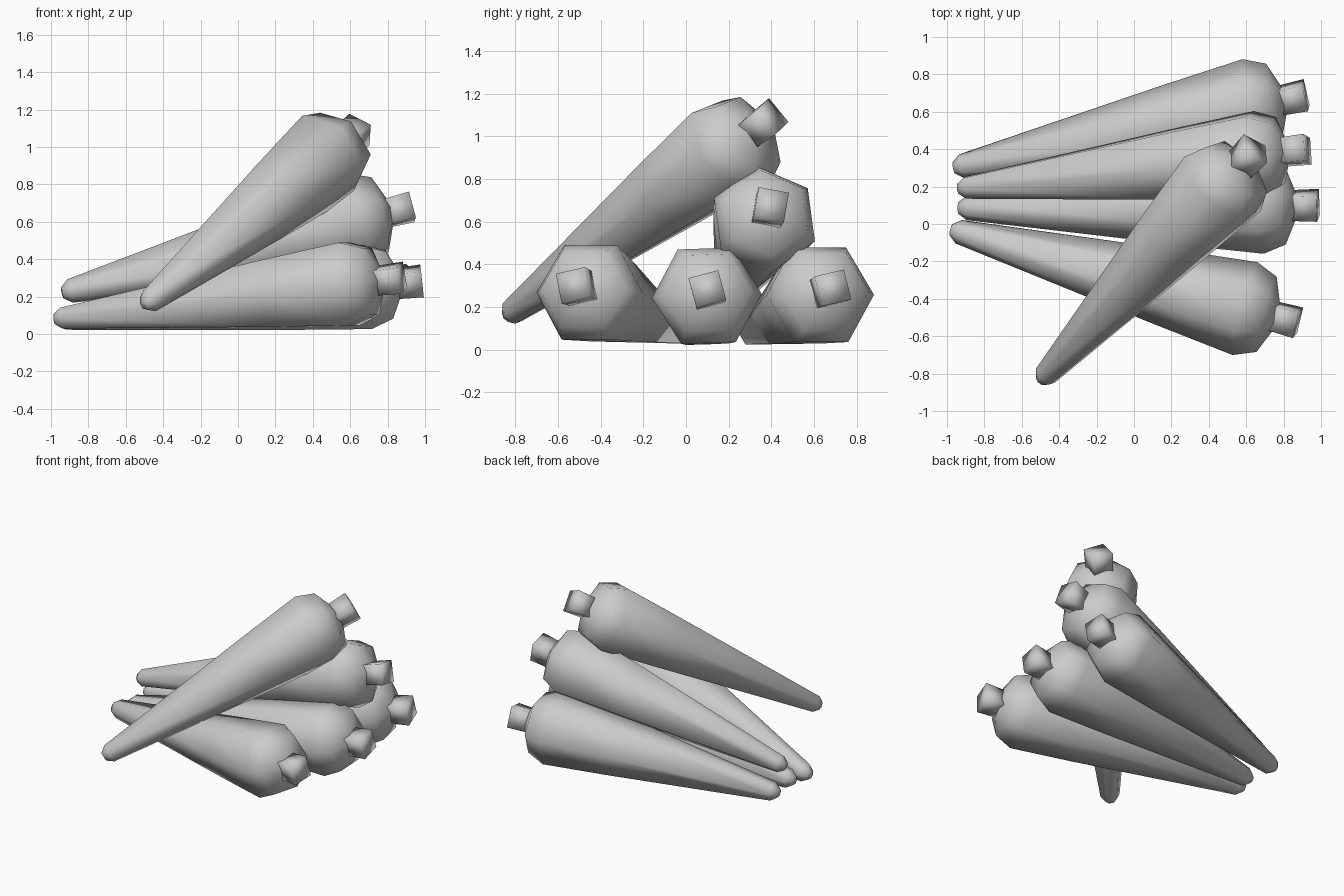
import bpy, bmesh
from math import cos, sin, tau, radians
from mathutils import Vector, Matrix

if "Cube" in bpy.data.objects:
    bpy.data.objects.remove(bpy.data.objects["Cube"])

# (distance from tip, radius)
ROOT = [(0, .03), (.045, .065), (1.2, .208), (1.64, .257), (1.76, .208), (1.825, .05)]
STEM = [(1.78, .095), (1.935, .102)]


def lathe(name, profile, sides, spin, frame):
    """Low-sided smooth solid running along the local z axis of frame."""
    bm = bmesh.new()
    rings = []
    for t, r in profile:
        angles = [spin + tau * i / sides for i in range(sides)]
        rings.append([bm.verts.new(frame @ Vector((r * cos(a), r * sin(a), t))) for a in angles])
    for lo, hi in zip(rings, rings[1:]):
        for i in range(sides):
            j = (i + 1) % sides
            bm.faces.new((lo[i], lo[j], hi[j], hi[i]))
    bm.faces.new(rings[0][::-1])
    bm.faces.new(rings[-1])
    for f in bm.faces:
        f.smooth = True
    mesh = bpy.data.meshes.new(name)
    bm.to_mesh(mesh)
    bm.free()
    obj = bpy.data.objects.new(name, mesh)
    bpy.context.collection.objects.link(obj)


def carrot(name, tip, end, roll):
    """Carrot from its tip to the end of its stem, rolled about its axis."""
    tip, end = Vector(tip), Vector(end)
    z = (end - tip).normalized()
    x = Vector((0, 0, 1)).cross(z).normalized()
    y = z.cross(x)
    frame = Matrix((x, y, z)).transposed().to_4x4()
    frame.translation = tip
    lathe(name + "_root", ROOT, 6, radians(roll), frame)
    lathe(name + "_stem", STEM, 4, radians(roll + 58), frame)


# Bottom row
carrot("carrot_front", (-.98, -.03, .08), (.865, -.525, .30), 0)
carrot("carrot_middle", (-.94, .085, .075), (.99, .10, .285), 2)
carrot("carrot_back", (-.965, .30, .075), (.925, .69, .29), 0)
# Second layer
carrot("carrot_upper", (-.94, .19, .22), (.93, .40, .68), -24)
# Leaning on top
carrot("carrot_leaning", (-.50, -.84, .155), (.645, .40, 1.09), 15)
